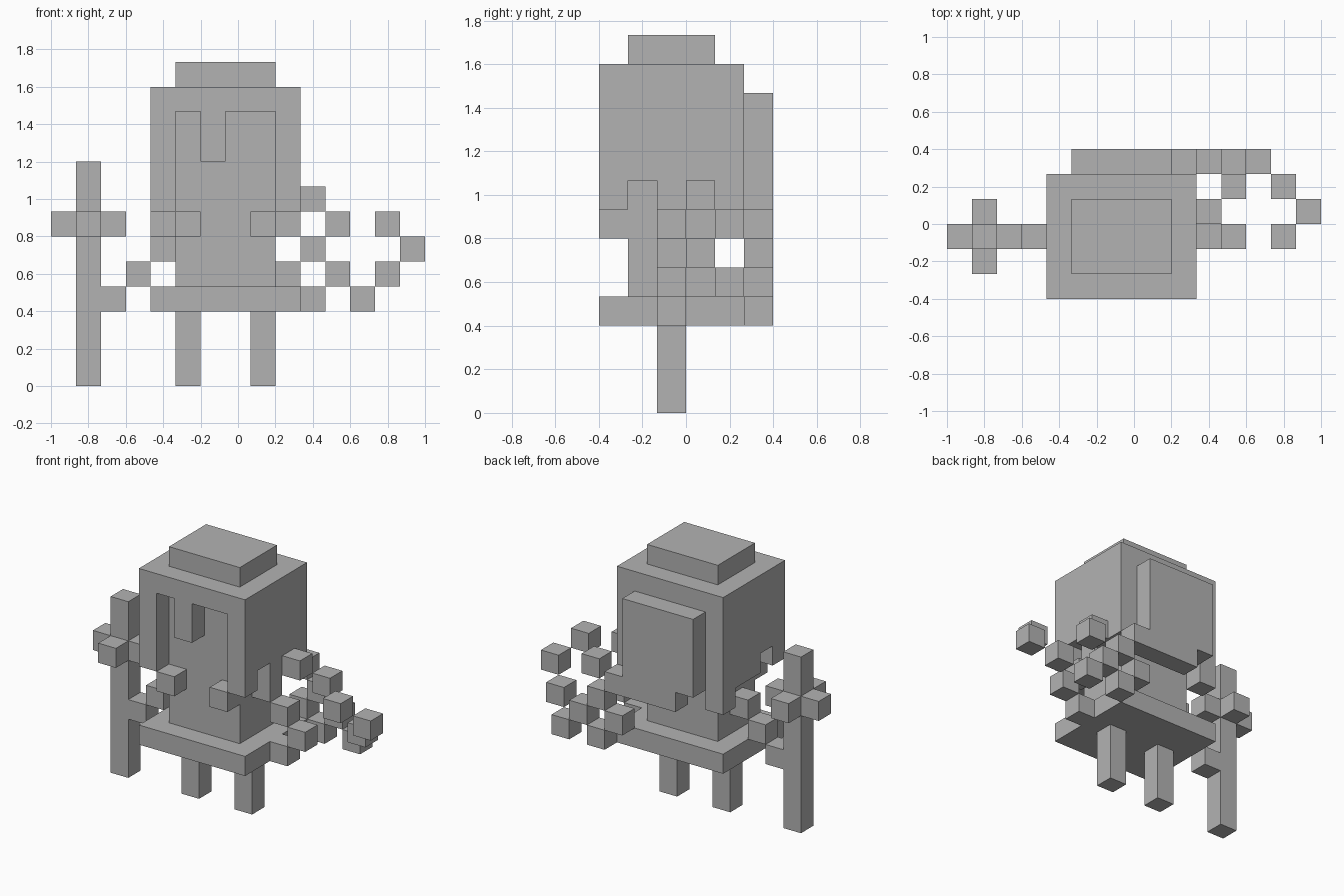
import bpy
from mathutils import Vector

cube = bpy.data.objects.get("Cube")
if cube:
    bpy.data.objects.remove(cube, do_unlink=True)

U = 2 / 15                       # size of one block
ORIGIN = Vector((-1.0, -0.4, 0.0))

grey = bpy.data.materials.new("stone_grey")
grey.use_nodes = True
colour = (0.45, 0.45, 0.45, 1)
grey.diffuse_color = colour
grey.node_tree.nodes["Principled BSDF"].inputs["Base Color"].default_value = colour


def box(name, lo, hi=None):
    """Box from corner lo to corner hi in block units; a single block if hi is missing."""
    lo = Vector(lo)
    hi = Vector(hi) if hi else lo + Vector((1, 1, 1))
    bpy.ops.mesh.primitive_cube_add(size=1, location=ORIGIN + (lo + hi) / 2 * U)
    ob = bpy.context.object
    ob.name = name
    for v in ob.data.vertices:
        v.co = Vector(c * s * U for c, s in zip(v.co, hi - lo))
    ob.data.materials.append(grey)
    return ob


def blocks(name, cells):
    for cell in cells:
        box(name, cell)


# Body, skirt and legs
box("torso", (5, 1, 4), (9, 4, 11))
box("skirt", (4, 0, 3), (10, 5, 4))
for x in (5, 8):
    box("leg", (x, 2, 0), (x + 1, 3, 3))

# Hood with an open front and notched side hems
box("hood_top", (4, 0, 11), (10, 5, 12))
box("hood_crown", (5, 1, 12), (9, 4, 13))
box("hood_back", (5, 4, 7), (9, 5, 11))
for x in (4, 9):
    box("hood_side", (x, 0, 8), (x + 1, 5, 11))
    box("hood_front_hem", (x, 0, 7), (x + 1, 1, 8))
    box("hood_rear_hem", (x, 2, 7), (x + 1, 5, 8))
box("hood_corner_tip", (4, 4, 6))
box("forehead_lock", (6, 0, 9), (7, 1, 11))

# Back panel with a stepped hem
box("back_panel", (5, 5, 7), (9, 6, 11))
box("back_panel_hem", (6, 5, 6), (9, 6, 7))

# Two blocks in front of the chest
for x in (5, 8):
    box("chest_block", (x, 0, 6))

# Diagonal arm holding the staff
blocks("right_arm", [(4 - i, 2, 5 - i) for i in range(3)])
box("staff", (1, 2, 0), (2, 3, 9))
blocks("staff_cross", [(0, 2, 6), (2, 2, 6), (1, 1, 6), (1, 3, 6)])

# Diagonal chains of blocks on the left side, front and rear
for y in (2, 5):
    blocks("left_chain", [(9 + i, y, 6 - i) for i in range(3)])
    box("left_chain_end", (10, y, 3))
box("rear_chain_link", (9, 5, 4))

# Loose ring of blocks
box("shoulder_block", (10, 3, 7))
blocks("ring_block", [(11, 4, 6), (13, 2, 6), (14, 3, 5), (13, 4, 4), (12, 5, 3)])
